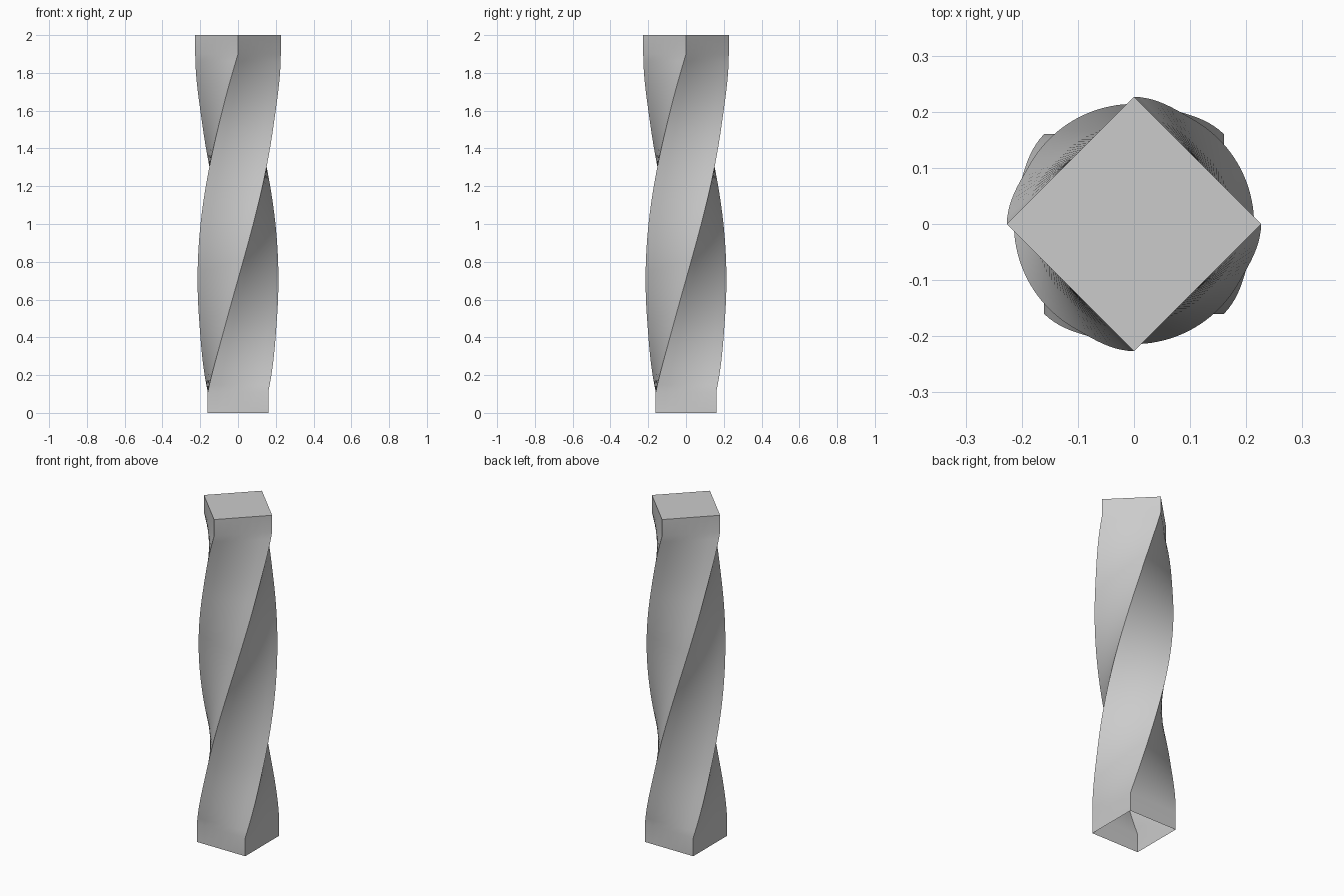
import bpy, bmesh, math
from mathutils import Vector

if "Cube" in bpy.data.objects:
    bpy.data.objects.remove(bpy.data.objects["Cube"])

Z_LOW, Z_HIGH, HEIGHT = 0.11, 1.9, 2.0   # twist runs between the two straight ends
TWIST = math.radians(135)
STEPS, SIDE = 48, 6                      # rings along the twist, segments per side

stone = bpy.data.materials.new("grey")
stone.diffuse_color = (0.6, 0.6, 0.6, 1)
stone.use_nodes = True
stone.node_tree.nodes["Principled BSDF"].inputs["Base Color"].default_value = stone.diffuse_color


def radius(t):
    """Corner radius: full at both ends, slightly pinched along the twist."""
    d = min(1.0, min(t, 1 - t) / 0.22)
    return 0.2265 - 0.0125 * (d * d * (3 - 2 * d))


def ring(bm, z, t):
    """Square cross-section with subdivided sides, turned by the twist."""
    a0 = math.radians(45) + TWIST * t
    corners = [Vector((math.cos(a0 + k * math.pi / 2), math.sin(a0 + k * math.pi / 2), 0))
               * radius(t) for k in range(4)]
    return [bm.verts.new(corners[k].lerp(corners[(k + 1) % 4], s / SIDE) + Vector((0, 0, z)))
            for k in range(4) for s in range(SIDE)]


bm = bmesh.new()
rings = [ring(bm, 0, 0)]
for i in range(STEPS + 1):
    t = i / STEPS
    rings.append(ring(bm, Z_LOW + (Z_HIGH - Z_LOW) * t, t))
rings.append(ring(bm, HEIGHT, 1))

# walls of the column, then the top cap; the underside stays open
n = 4 * SIDE
for low, high in zip(rings, rings[1:]):
    for k in range(n):
        bm.faces.new((low[k], low[(k + 1) % n], high[(k + 1) % n], high[k]))
bm.faces.new(rings[-1])

mesh = bpy.data.meshes.new("twisted_column")
bm.to_mesh(mesh)
bm.free()
mesh.materials.append(stone)
column = bpy.data.objects.new("twisted_column", mesh)
bpy.context.collection.objects.link(column)

# smooth faces with crisp corner edges
bpy.context.view_layer.objects.active = column
column.select_set(True)
bpy.ops.object.shade_smooth_by_angle(angle=math.radians(35))
